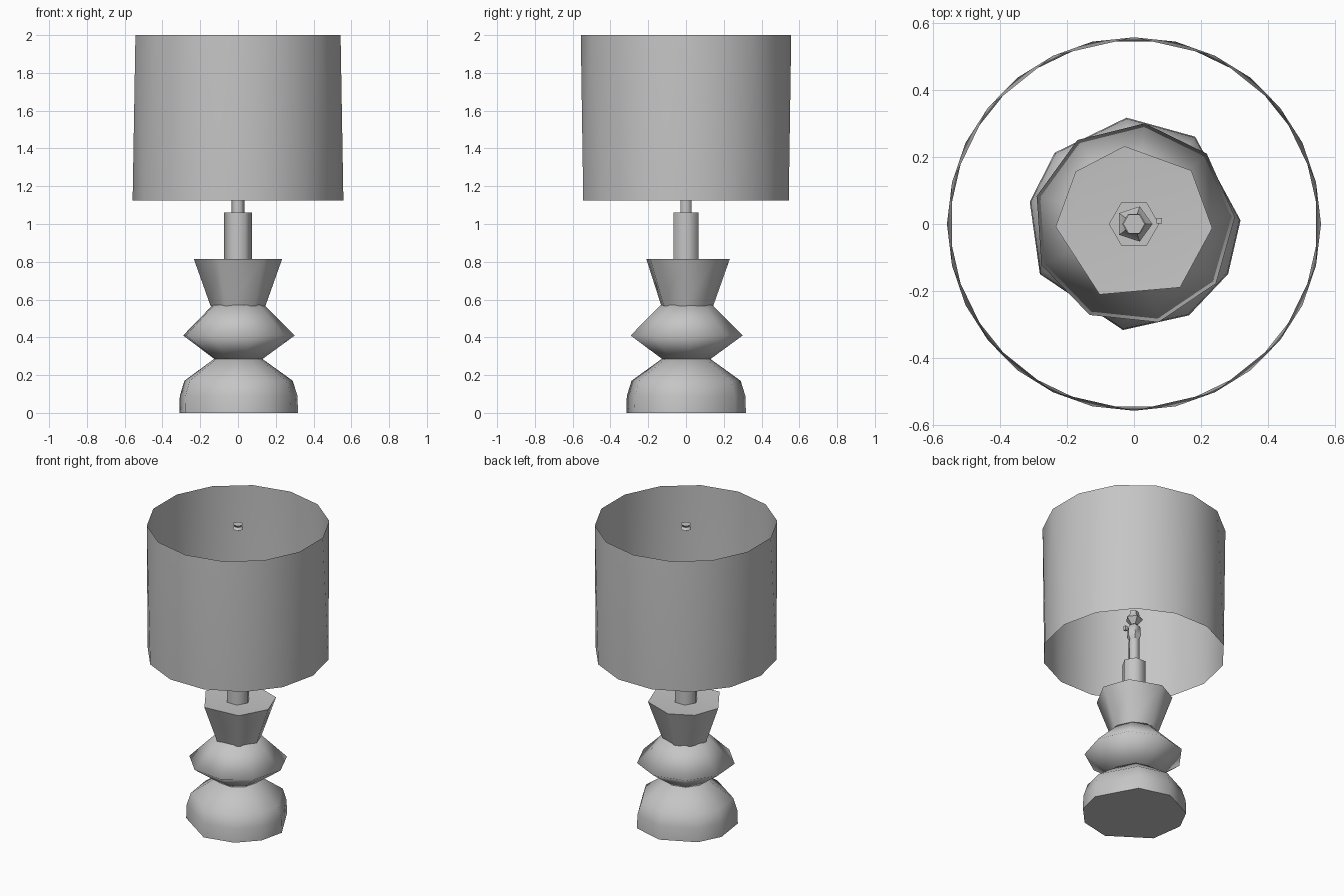
import bpy, bmesh, math

if "Cube" in bpy.data.objects:
    bpy.data.objects.remove(bpy.data.objects["Cube"])

grey = bpy.data.materials.new("plain_grey")
grey.diffuse_color = (0.56, 0.56, 0.56, 1)
grey.use_nodes = True
grey.node_tree.nodes["Principled BSDF"].inputs["Base Color"].default_value = grey.diffuse_color


def loft(name, sides, rings, caps=True, triangles=False, angle=50, centre=(0, 0),
         degrees=None):
    """Low-poly turned part; each ring is (z, radius, phase in side widths)."""
    bm = bmesh.new()
    loops = []
    step = 2 * math.pi / sides
    base = [math.radians(d) for d in degrees] if degrees else [i * step for i in range(sides)]
    for z, r, phase in rings:
        loops.append([bm.verts.new((centre[0] + r * math.cos(a + phase * step),
                                    centre[1] + r * math.sin(a + phase * step), z))
                      for a in base])
    for a, b in zip(loops, loops[1:]):
        for i in range(sides):
            j = (i + 1) % sides
            if triangles:
                bm.faces.new((a[i], a[j], b[i]))
                bm.faces.new((a[j], b[j], b[i]))
            else:
                bm.faces.new((a[i], a[j], b[j], b[i]))
    if caps:
        bm.faces.new(loops[0][::-1])
        bm.faces.new(loops[-1])
    mesh = bpy.data.meshes.new(name)
    bm.to_mesh(mesh)
    bm.free()
    mesh.materials.append(grey)
    obj = bpy.data.objects.new(name, mesh)
    bpy.context.collection.objects.link(obj)
    bpy.ops.object.select_all(action='DESELECT')
    obj.select_set(True)
    bpy.context.view_layer.objects.active = obj
    bpy.ops.object.shade_smooth_by_angle(angle=math.radians(angle))
    return obj


# Stacked body: uneven rounded foot, pinched belly, flared cup
loft("foot", 9, [(0, 0.318, 0), (0.09, 0.315, 0), (0.17, 0.29, 0),
                 (0.285, 0.13, 0)], angle=70,
     degrees=(2, 55, 94, 138, 168, 208, 264, 301, 332))
loft("belly", 9, [(0.285, 0.13, 0.1), (0.41, 0.302, 0.1), (0.57, 0.14, 0.1)], angle=110)
loft("cup", 7, [(0.565, 0.145, 0), (0.815, 0.234, 0), (0.812, 0.19, 0)], angle=60,
     degrees=(-3, 43, 97, 138, 182, 244, 306))

# Neck and lamp holder
loft("neck", 6, [(0.80, 0.075, 0), (1.06, 0.075, 0)], angle=70)
loft("stem", 6, [(1.06, 0.035, 0), (1.22, 0.035, 0)], angle=70)
loft("bulb_socket", 6, [(1.22, 0.03, 0), (1.25, 0.045, 0), (1.31, 0.04, 0),
                        (1.33, 0.02, 0)])
loft("socket_cap", 5, [(1.33, 0.02, 0), (1.37, 0.055, 0), (1.39, 0.035, 0),
                       (1.42, 0.03, 0)])
loft("switch_key", 4, [(1.26, 0.012, 0.5), (1.29, 0.012, 0.5)], centre=(0.075, 0.01))

# Finial in the mouth of the shade
loft("finial", 6, [(1.955, 0.015, 0), (1.965, 0.035, 0), (1.98, 0.02, 0),
                   (1.995, 0.032, 0)])

# Open, paper-thin drum shade, facets twisted between rims
loft("drum_shade", 14, [(1.125, 0.558, 0), (2.0, 0.557, 0.5)],
     caps=False, triangles=True, angle=60)
